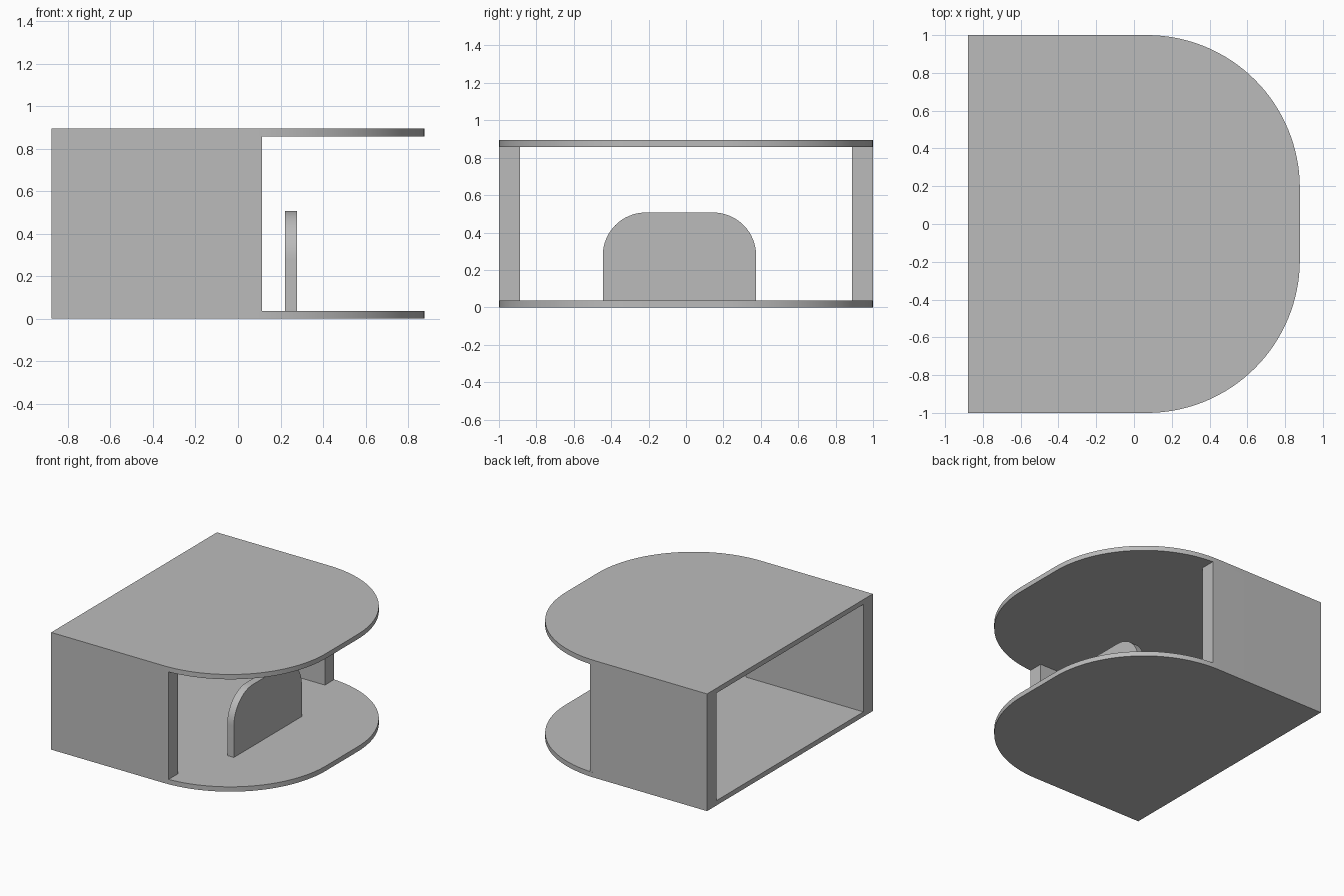
import bpy, bmesh, math
from mathutils import Vector

cube = bpy.data.objects.get("Cube")
if cube:
    bpy.data.objects.remove(cube, do_unlink=True)

# Overall dimensions
HALF_X, HALF_Y, HEIGHT = 0.878, 1.0, 0.895
PLATE, WALL = 0.037, 0.113
CORNER = 0.81
WALL_END = 0.113

grey = bpy.data.materials.new("light_grey")
grey.use_nodes = True
colour = (0.5, 0.5, 0.5, 1)
grey.diffuse_color = colour
grey.node_tree.nodes["Principled BSDF"].inputs["Base Color"].default_value = colour


def arc(cx, cy, radius, start, end, steps=32):
    """Points along a circular arc, angles in degrees."""
    angles = [math.radians(start + (end - start) * i / steps) for i in range(steps + 1)]
    return [(cx + radius * math.cos(a), cy + radius * math.sin(a)) for a in angles]


def prism(name, points, direction):
    """Solid made by pushing a flat 3D outline along a direction."""
    bm = bmesh.new()
    face = bm.faces.new([bm.verts.new(p) for p in points])
    result = bmesh.ops.extrude_face_region(bm, geom=[face])
    top = [v for v in result["geom"] if isinstance(v, bmesh.types.BMVert)]
    bmesh.ops.translate(bm, verts=top, vec=Vector(direction))
    bmesh.ops.recalc_face_normals(bm, faces=bm.faces)
    mesh = bpy.data.meshes.new(name)
    bm.to_mesh(mesh)
    bm.free()
    mesh.materials.append(grey)
    obj = bpy.data.objects.new(name, mesh)
    bpy.context.collection.objects.link(obj)
    bpy.ops.object.select_all(action="DESELECT")
    obj.select_set(True)
    bpy.context.view_layer.objects.active = obj
    bpy.ops.object.shade_smooth_by_angle(angle=math.radians(30))
    return obj


# Floor and roof plates: square at one end, large rounded corners at the other
cx, cy = HALF_X - CORNER, HALF_Y - CORNER
outline = [(-HALF_X, -HALF_Y)]
outline += arc(cx, -cy, CORNER, -90, 0) + arc(cx, cy, CORNER, 0, 90)
outline += [(-HALF_X, HALF_Y)]
for name, z in (("floor_plate", 0), ("roof_plate", HEIGHT - PLATE)):
    prism(name, [(x, y, z) for x, y in outline], (0, 0, PLATE))

# Side walls, whose outer faces follow the start of the plate curve
end_y = cy + math.sqrt(CORNER ** 2 - (WALL_END - cx) ** 2)
section = [(-HALF_X, HALF_Y - WALL), (WALL_END, HALF_Y - WALL),
           (WALL_END, end_y), (cx, HALF_Y), (-HALF_X, HALF_Y)]
for name, side in (("front_wall", -1), ("back_wall", 1)):
    prism(name, [(x, side * y, PLATE) for x, y in section],
          (0, 0, HEIGHT - 2 * PLATE))

# Upright tab with rounded top corners
y0, y1, top, radius = -0.445, 0.375, 0.507, 0.23
tab = [(y0, PLATE), (y1, PLATE)]
tab += arc(y1 - radius, top - radius, radius, 0, 90, 16)
tab += arc(y0 + radius, top - radius, radius, 90, 180, 16)
prism("upright_tab", [(0.221, y, z) for y, z in tab], (0.056, 0, 0))
